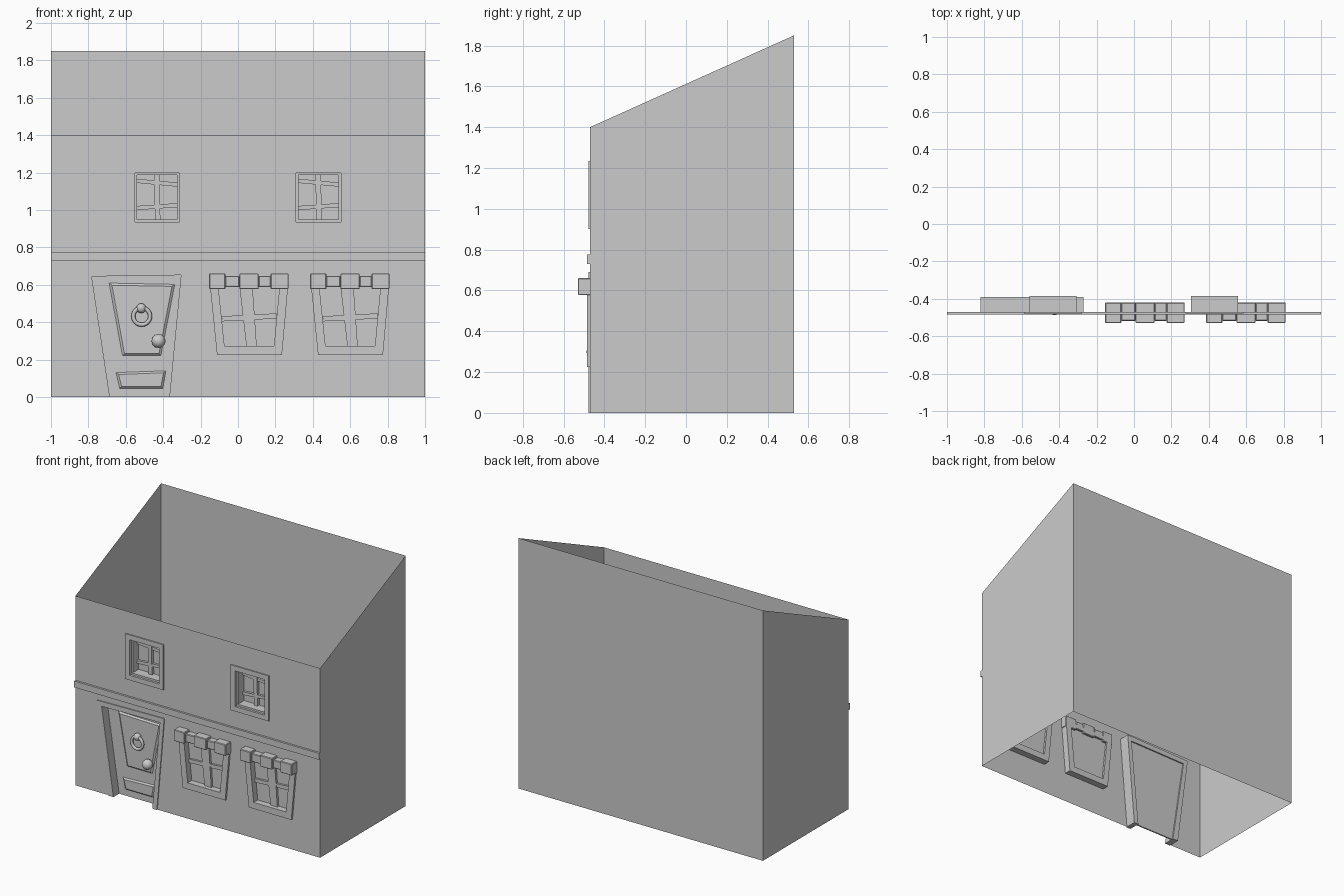
import bpy, bmesh, math
from mathutils import Vector

if "Cube" in bpy.data.objects:
    bpy.data.objects.remove(bpy.data.objects["Cube"])

WALL = -0.47


def finish(name, bm):
    bmesh.ops.recalc_face_normals(bm, faces=bm.faces)
    me = bpy.data.meshes.new(name)
    bm.to_mesh(me)
    bm.free()
    ob = bpy.data.objects.new(name, me)
    bpy.context.scene.collection.objects.link(ob)
    return ob


def loft(name, sections, cyclic=False, cap=False, bevel=0):
    """Bridge a series of (xz outline, y) sections."""
    bm = bmesh.new()
    rings = [[bm.verts.new((x, y, z)) for x, z in pts] for pts, y in sections]
    pairs = list(zip(rings, rings[1:])) + ([(rings[-1], rings[0])] if cyclic else [])
    for a, b in pairs:
        for i in range(len(a)):
            j = (i + 1) % len(a)
            bm.faces.new((a[i], a[j], b[j], b[i]))
    if cap:
        bm.faces.new(rings[0])
        bm.faces.new(rings[-1])
    if bevel:
        bmesh.ops.bevel(bm, geom=bm.edges[:], offset=bevel, segments=1, affect='EDGES')
    return finish(name, bm)


def prism(name, pts, y0, y1, bevel=0):
    return loft(name, [(pts, y0), (pts, y1)], cap=True, bevel=bevel)


def rect(x0, x1, z0, z1, inset=0):
    return [(x0 + inset, z0 + inset), (x1 - inset, z0 + inset),
            (x1 - inset, z1 - inset), (x0 + inset, z1 - inset)]


def shift(pts, dx):
    return [(x + dx, z) for x, z in pts]


# Shared outlines
door_out = [(-0.73, 0), (-0.82, 0.68), (-0.27, 0.69), (-0.33, 0)]
door_in = [(-0.685, 0), (-0.782, 0.645), (-0.305, 0.652), (-0.367, 0)]
low_out = [(-0.112, 0.225), (0.235, 0.225), (0.27, 0.62), (-0.152, 0.62)]
low_in = [(-0.072, 0.272), (0.192, 0.272), (0.222, 0.59), (-0.105, 0.59)]
up_out = (-0.588, -0.277, 0.9, 1.235)
LOW_DX = (0, 0.54)
UP_DX = (0, 0.863)

# Front wall with door and window openings
bm = bmesh.new()
loops = [[(-1, 0)] + door_in + [(1, 0), (1, 1.4), (-1, 1.4)]]
loops += [shift(low_in, d) for d in LOW_DX]
loops += [shift(rect(*up_out, inset=0.03), d) for d in UP_DX]
edges = []
for pts in loops:
    vs = [bm.verts.new((x, WALL, z)) for x, z in pts]
    edges += [bm.edges.new((vs[i], vs[(i + 1) % len(vs)])) for i in range(len(vs))]
bmesh.ops.triangle_fill(bm, use_beauty=True, use_dissolve=False, edges=edges,
                        normal=Vector((0, -1, 0)))
finish("front_wall", bm)

# Side and back walls, open at top and bottom
bm = bmesh.new()
plan = [(-1, WALL, 1.4), (-1, 0.53, 1.85), (1, 0.53, 1.85), (1, WALL, 1.4)]
lo = [bm.verts.new((x, y, 0)) for x, y, z in plan]
hi = [bm.verts.new(p) for p in plan]
for i in range(3):
    bm.faces.new((lo[i], hi[i], hi[i + 1], lo[i + 1]))
finish("side_and_back_walls", bm)

# String course between the storeys
prism("string_course", rect(-1, 1, 0.73, 0.777), -0.485, WALL)

# Door frame, slab and raised panels
prism("door_frame", door_out + door_in[::-1], -0.477, -0.39)
prism("door_slab", door_in, -0.41, -0.4)
panels = {
    "upper_door_panel": ([(-0.62, 0.22), (-0.41, 0.22), (-0.335, 0.605), (-0.692, 0.612)],
                         [(-0.607, 0.232), (-0.423, 0.232), (-0.353, 0.592), (-0.674, 0.598)]),
    "lower_door_panel": ([(-0.635, 0.045), (-0.4, 0.045), (-0.383, 0.143), (-0.655, 0.133)],
                         [(-0.622, 0.057), (-0.412, 0.057), (-0.398, 0.13), (-0.638, 0.121)]),
}
for name, (big, small) in panels.items():
    loft(name, [(big, -0.408), (small, -0.42)], cap=True)

# Door knob, knocker boss and knocker ring
for name, loc, r in (("door_knob", (-0.425, -0.45, 0.3), 0.037),
                     ("knocker_boss", (-0.517, -0.437, 0.475), 0.026)):
    bpy.ops.mesh.primitive_uv_sphere_add(segments=20, ring_count=12, radius=r, location=loc)
    bpy.context.object.name = name
    bpy.ops.object.shade_smooth()
bpy.ops.mesh.primitive_cylinder_add(vertices=16, radius=0.016, depth=0.05,
                                    location=(-0.425, -0.427, 0.3), rotation=(math.pi / 2, 0, 0))
bpy.context.object.name = "knob_stem"
bpy.ops.object.shade_smooth_by_angle()
bpy.ops.mesh.primitive_torus_add(major_segments=28, minor_segments=10, major_radius=0.045,
                                 minor_radius=0.011, location=(-0.515, -0.442, 0.432),
                                 rotation=(math.pi / 2, 0, 0))
bpy.context.object.name = "knocker_ring"
bpy.ops.object.shade_smooth()

# Lower windows: flared frame, pane, crooked bars, stone lintel
stones = [(-0.155, -0.068), (-0.068, 0.008), (0.008, 0.11), (0.11, 0.175), (0.175, 0.27)]
for n, d in enumerate(LOW_DX, 1):
    o, i = shift(low_out, d), shift(low_in, d)
    loft(f"lower_window_frame_{n}", [(o, -0.42), (o, -0.485), (i, -0.485), (i, -0.42)], cyclic=True)
    prism(f"lower_window_pane_{n}", i, -0.437, -0.435)
    prism(f"lower_window_upright_{n}",
          shift([(0.045, 0.272), (0.1, 0.272), (0.078, 0.59), (0.008, 0.59)], d), -0.455, -0.436)
    prism(f"lower_window_crossbar_{n}",
          shift([(-0.085, 0.405), (0.205, 0.42), (0.208, 0.448), (-0.088, 0.432)], d), -0.452, -0.436)
    for k, (a, b) in enumerate(stones):
        small = k % 2
        prism(f"lintel_stone_{n}_{k + 1}",
              shift(rect(a, b, 0.588 if small else 0.577, 0.648 if small else 0.661), d),
              -0.518 if small else -0.53, -0.42, bevel=0.004)

# Upper windows: stepped frame, pane, crooked bars
for n, d in enumerate(UP_DX, 1):
    o, a, b, c = (shift(rect(*up_out, inset=t), d) for t in (0, 0.03, 0.036, 0.048))
    loft(f"upper_window_frame_{n}",
         [(a, -0.385), (a, WALL), (o, WALL), (o, -0.478), (b, -0.478), (b, -0.455),
          (c, -0.455), (c, -0.385)], cyclic=True)
    prism(f"upper_window_pane_{n}", c, -0.39, -0.386)
    prism(f"upper_window_upright_{n}",
          shift([(-0.443, 0.94), (-0.415, 0.94), (-0.42, 1.19), (-0.45, 1.19)], d), -0.412, -0.388)
    for k, (l, r) in enumerate(((1.0, 1.015), (1.145, 1.125)), 1):
        prism(f"upper_window_crossbar_{n}_{k}",
              shift([(-0.54, l), (-0.325, r), (-0.325, r + 0.022), (-0.54, l + 0.022)], d),
              -0.408, -0.388)
    prism(f"upper_window_sill_{n}",
          shift(rect(-0.55, -0.315, 0.925, 0.95), d), -0.462, -0.388)
